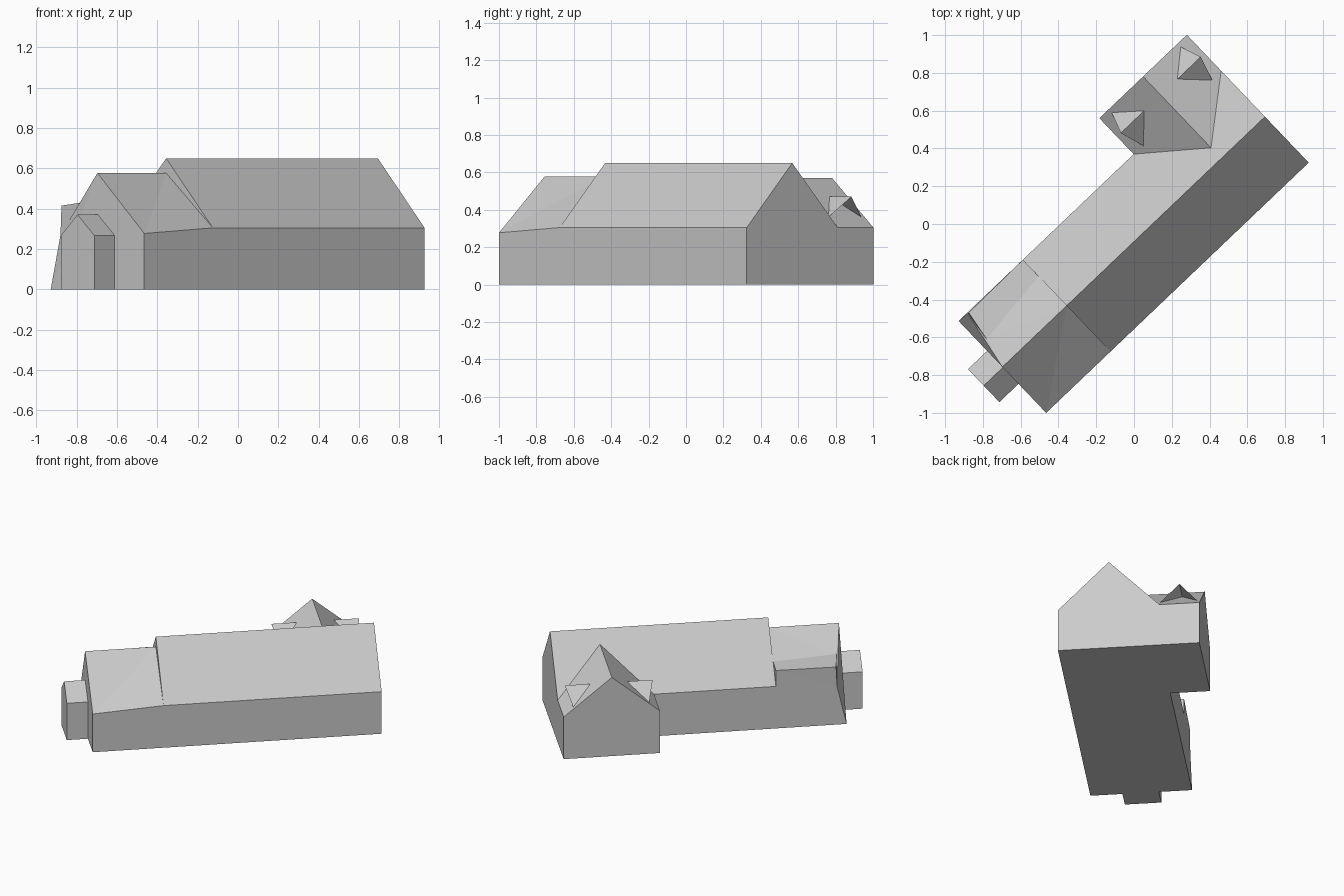
import bpy
import bmesh
from mathutils import Vector

if "Cube" in bpy.data.objects:
    bpy.data.objects.remove(bpy.data.objects["Cube"], do_unlink=True)

# One plain colour for the whole building
grey = bpy.data.materials.new("pale_grey")
grey.use_nodes = True
grey.diffuse_color = (0.6, 0.6, 0.6, 1)
grey.node_tree.nodes["Principled BSDF"].inputs["Base Color"].default_value = (0.6, 0.6, 0.6, 1)

# Building frame: u runs along the ridge, v across it
ORIGIN = Vector((-0.465, -1.0, 0))
U = Vector((0.724, 0.690, 0))
V = Vector((-0.690, 0.724, 0))
UP = Vector((0, 0, 1))


def at(u, v, z):
    return ORIGIN + U * u + V * v + UP * z


def build(name, points, faces, closed=True):
    """Make a flat-faced mesh from named points and faces spelled with those names."""
    bm = bmesh.new()
    verts = {key: bm.verts.new(at(*p)) for key, p in points.items()}
    for face in faces:
        bm.faces.new([verts[key] for key in face.split()])
    if closed:
        bmesh.ops.recalc_face_normals(bm, faces=bm.faces)
    else:
        bm.normal_update()
        for f in bm.faces:
            if f.normal.z < 0:
                f.normal_flip()
    mesh = bpy.data.meshes.new(name)
    bm.to_mesh(mesh)
    bm.free()
    mesh.materials.append(grey)
    obj = bpy.data.objects.new(name, mesh)
    bpy.context.collection.objects.link(obj)
    return obj


def gabled_block(name, u0, u1, v0, v1, eave, ridge):
    """Pentagon-section block with its ridge along u."""
    section = {"a": (v0, 0), "b": (v0, eave), "c": ((v0 + v1) / 2, ridge),
               "d": (v1, eave), "e": (v1, 0)}
    points = {}
    for key, (v, z) in section.items():
        points[key + "0"] = (u0, v, z)
        points[key + "1"] = (u1, v, z)
    keys = list(section)
    faces = [" ".join(k + end for k in keys) for end in "01"]
    for k, n in zip(keys, keys[1:] + keys[:1]):
        faces.append(f"{k}0 {n}0 {n}1 {k}1")
    return build(name, points, faces)


SPLIT, END = 0.47, 1.92          # where the low end meets the hall, far gable
MID, WIDE, EAVE = 0.336, 0.672, 0.305

# Main hall and porch
gabled_block("main_hall", SPLIT, END, 0, WIDE, EAVE, 0.65)
gabled_block("porch", -0.14, 0.06, 0.212, 0.453, 0.267, 0.37)

# Low end: sagging front eave, raised flat strip along the back, leaning corner
build("low_end", {
    "front_base": (0, 0, 0), "front_eave": (0, 0, 0.277), "ridge": (0, MID, 0.577),
    "crease": (0.041, 0.50, 0.43), "back_eave": (0.069, 0.667, 0.415),
    "back_mid": (0.062, 0.667, 0.27), "back_base": (0, WIDE, 0),
    "in_front_base": (SPLIT, 0, 0), "in_front_eave": (SPLIT, 0, EAVE),
    "in_ridge": (SPLIT, MID, 0.577), "in_crease": (SPLIT, 0.552, 0.43),
    "in_back_eave": (SPLIT, WIDE, 0.42), "in_back_base": (SPLIT, WIDE, 0),
}, [
    "front_base front_eave in_front_eave in_front_base",
    "front_eave ridge in_ridge",
    "front_eave in_ridge in_front_eave",
    "ridge crease in_ridge",
    "crease in_crease in_ridge",
    "crease back_eave in_back_eave in_crease",
    "back_eave back_mid in_back_eave",
    "back_mid back_base in_back_base in_back_eave",
    "front_base back_base in_back_base in_front_base",
    "front_base front_eave ridge",
    "front_base ridge back_base",
    "ridge back_mid back_base",
    "ridge crease back_mid",
    "crease back_eave back_mid",
    "in_front_base in_front_eave in_ridge in_crease in_back_eave in_back_base",
])

# Rear wing: its roof runs into the hall roof along two valleys
W0, WM, OUT = 1.28, 1.60, 0.935
build("rear_wing", {
    "base_l": (W0, OUT, 0), "eave_l": (W0, OUT, EAVE), "peak": (WM, OUT, 0.57),
    "eave_r": (END, OUT, EAVE), "base_r": (END, OUT, 0),
    "in_base_l": (W0, WIDE, 0), "valley_l": (W0, WIDE, EAVE),
    "in_peak": (WM, 0.414, 0.57), "valley_r": (END, WIDE, EAVE),
    "in_base_r": (END, WIDE, 0),
}, [
    "base_l eave_l peak eave_r base_r",
    "base_l eave_l valley_l in_base_l",
    "base_r eave_r valley_r in_base_r",
    "eave_l peak in_peak valley_l",
    "eave_r peak in_peak valley_r",
    "base_l base_r in_base_r in_base_l",
    "in_base_l valley_l valley_r in_base_r",
    "valley_l in_peak valley_r",
])

# Open-fronted dormers, mirrored across the wing ridge
for name, side in (("left_dormer", 1), ("right_dormer", -1)):
    build(name, {
        "root": (WM + side * 0.122, 0.80, 0.47),
        "tip": (WM + side * 0.292, 0.80, 0.47),
        "low_out": (WM + side * 0.252, 0.912, 0.36),
        "low_in": (WM + side * 0.252, 0.667, 0.36),
    }, ["root tip low_out", "root tip low_in"], closed=False)
